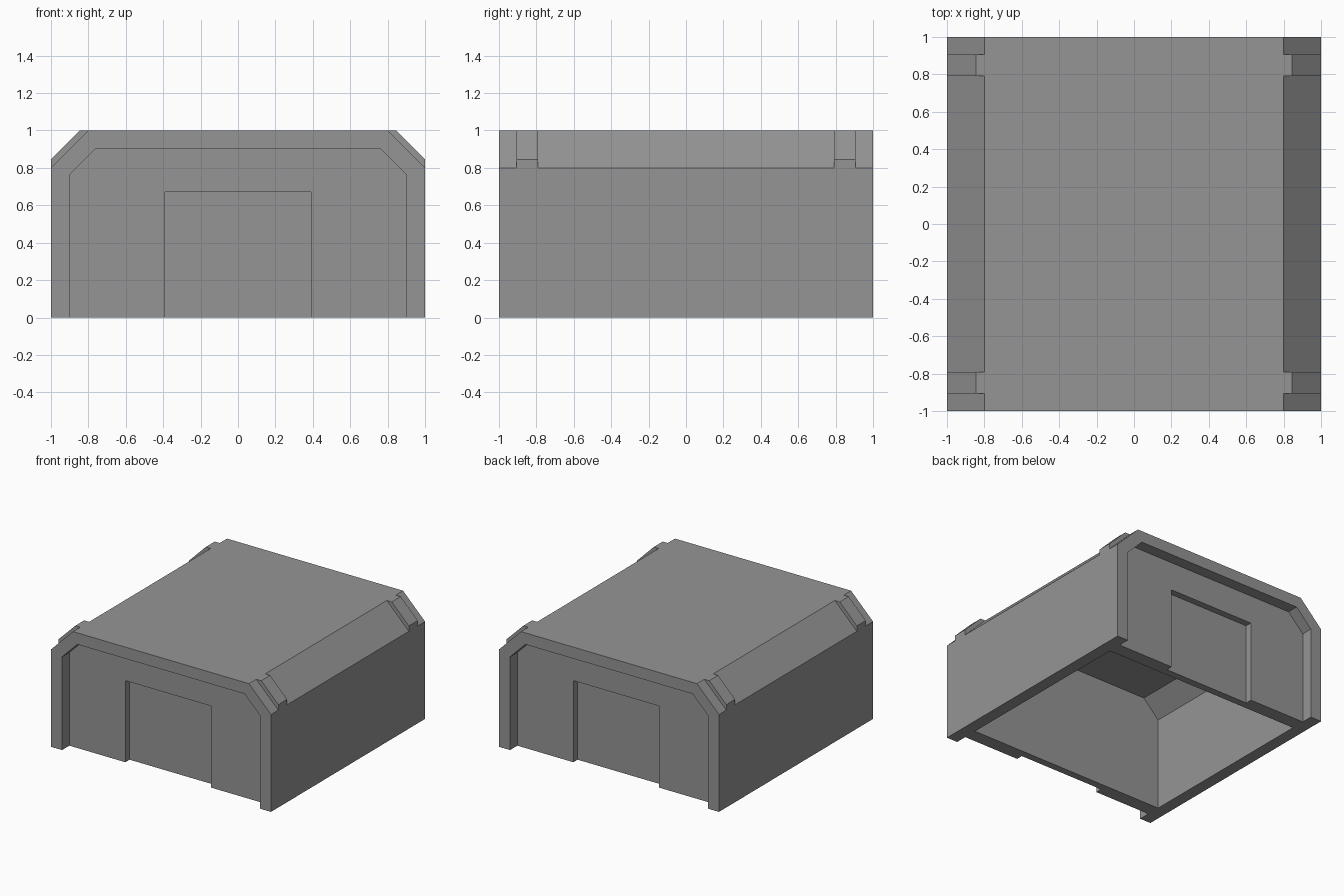
import bpy, bmesh
from mathutils import Vector

if "Cube" in bpy.data.objects:
    bpy.data.objects.remove(bpy.data.objects["Cube"])

RIB_OUT, RIB_IN, DOOR_Y = 0.905, 0.79, 0.85


def prism(name, pts, y0, y1):
    """Extrude an x-z profile along y."""
    bm = bmesh.new()
    f = bm.faces.new([bm.verts.new((x, y0, z)) for x, z in pts])
    ext = bmesh.ops.extrude_face_region(bm, geom=[f])
    moved = [v for v in ext["geom"] if isinstance(v, bmesh.types.BMVert)]
    bmesh.ops.translate(bm, vec=(0, y1 - y0, 0), verts=moved)
    bmesh.ops.recalc_face_normals(bm, faces=bm.faces)
    me = bpy.data.meshes.new(name)
    bm.to_mesh(me)
    bm.free()
    ob = bpy.data.objects.new(name, me)
    bpy.context.collection.objects.link(ob)
    return ob


def arch(half, top, cut, base):
    """Half-octagon style profile with chamfered upper corners."""
    return [(-half, base), (half, base), (half, top - cut), (half - cut, top),
            (cut - half, top), (-half, top - cut)]


def grey(name, v):
    m = bpy.data.materials.new(name)
    m.diffuse_color = (v, v, v, 1)
    m.use_nodes = True
    m.node_tree.nodes["Principled BSDF"].inputs["Base Color"].default_value = m.diffuse_color
    return m


mats = [grey("base_grey", 0.30), grey("light_grey", 0.40), grey("pale_grey", 0.50)]

# Chamfered shell with hollow interior, recessed ends and doorways
shell = prism("building_shell", arch(1, 1, 0.2, 0), -1, 1)
opening = arch(0.9, 0.905, 0.14, -0.2)
door = [(-0.39, -0.2), (0.39, -0.2), (0.39, 0.67), (-0.39, 0.67)]
cutters = [prism("interior_cutter", opening, -RIB_IN, RIB_IN)]
for s in (-1, 1):
    cutters.append(prism("end_recess_cutter", opening, s * RIB_OUT, s * 1.2))
    cutters.append(prism("door_recess_cutter", door, s * DOOR_Y, s * 1.2))
for c in cutters:
    c.hide_render = True
    mod = shell.modifiers.new(c.name, 'BOOLEAN')
    mod.operation = 'DIFFERENCE'
    mod.solver = 'EXACT'
    mod.object = c
dg = bpy.context.evaluated_depsgraph_get()
baked = bpy.data.meshes.new_from_object(shell.evaluated_get(dg))
shell.modifiers.clear()
shell.data = baked
for c in cutters:
    bpy.data.objects.remove(c)

# Split the flat faces where the grey bands and door panels meet
bm = bmesh.new()
bm.from_mesh(baked)
cuts = [(2, z) for z in (0.1, 0.2, 0.4, 0.56, 0.67)]
cuts += [(0, s * x) for x in (0.28, 0.39, 0.7, 0.8) for s in (-1, 1)]
cuts += [(1, RIB_IN), (1, RIB_OUT)]
for axis, d in cuts:
    n = Vector((0, 0, 0))
    n[axis] = 1
    bmesh.ops.bisect_plane(bm, geom=bm.verts[:] + bm.edges[:] + bm.faces[:],
                           plane_co=n * d, plane_no=n, dist=1e-4)


def shade(f):
    c, n = f.calc_center_median(), f.normal
    x, y, z = abs(c.x), abs(c.y), c.z
    gap = RIB_IN < c.y < RIB_OUT
    if abs(n.y) > 0.9:                       # rims, end walls and doors
        if y > 0.95:
            return 1 if z < 0.1 and x > 0.9 else 0
        if x < 0.28 and z < 0.56:
            return 2
        if x < 0.39 and z < 0.67:
            return 0
        return 1 if z > 0.1 else 0
    if x > 0.99 and not gap:                 # side wall bands
        return 1 if z < 0.1 else 2 if 0.2 < z < 0.4 else 0
    if z > 0.99:                             # roof edge strips
        return 1 if x > 0.7 and not gap else 0
    if abs(n.x) > 0.6 and n.z > 0.6:         # sloped eaves
        return 1
    if y < RIB_IN and 0.85 < x < 0.95:       # inner side walls
        return 1
    return 0


for f in bm.faces:
    f.material_index = shade(f)
    f.smooth = False
bm.to_mesh(baked)
bm.free()
baked.materials.clear()
for m in mats:
    baked.materials.append(m)

# Raised rib caps on the sloped eaves, one near each corner
for sx in (-1, 1):
    for sy in (-1, 1):
        pts = [(sx, 0.8), (sx, 0.845), (sx * 0.845, 1), (sx * 0.8, 1)]
        rib = prism("eave_rib", pts, sy * RIB_IN, sy * RIB_OUT)
        rib.data.materials.append(mats[0])
